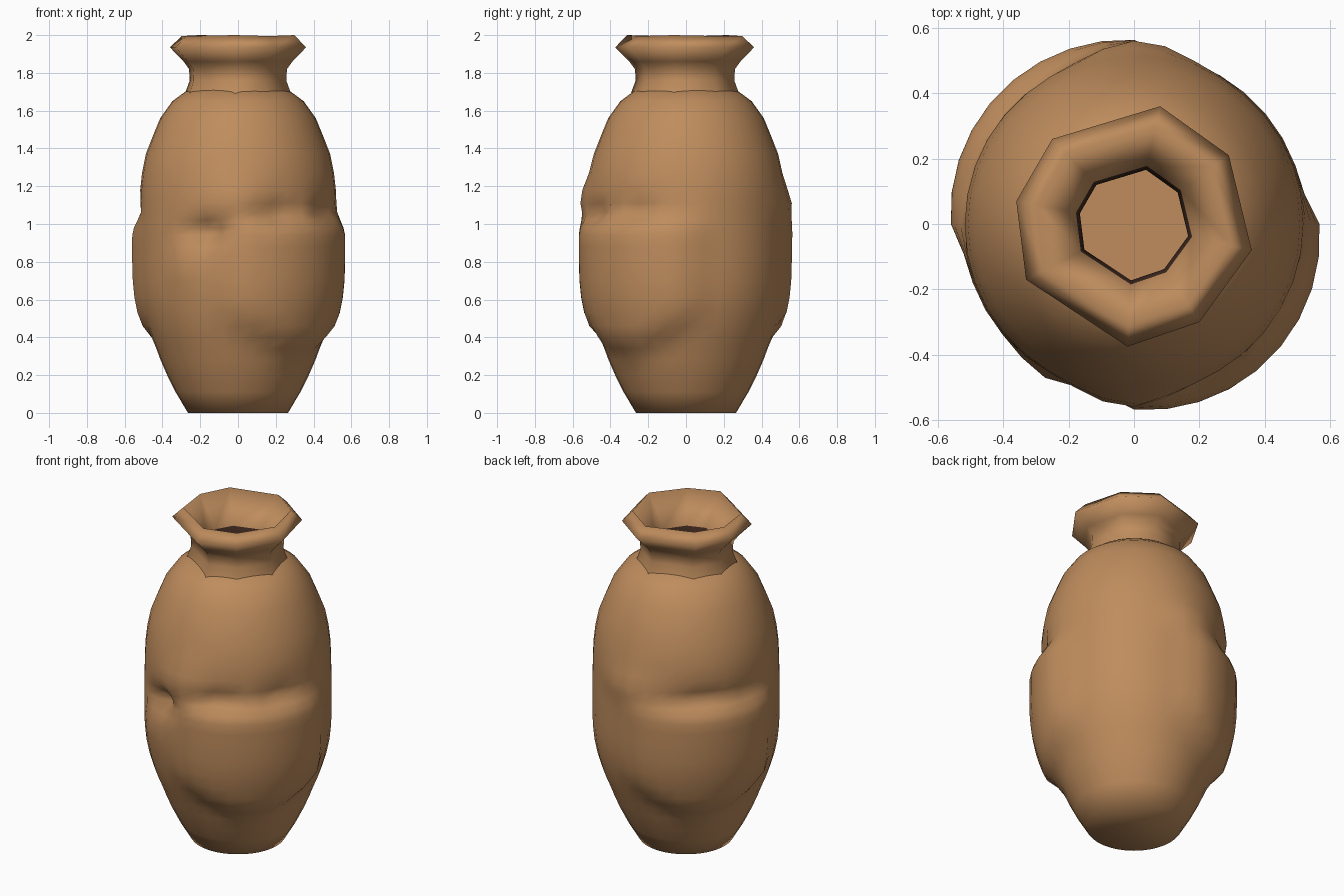
import bpy, bmesh, math

if "Cube" in bpy.data.objects:
    bpy.data.objects.remove(bpy.data.objects["Cube"])

clay = bpy.data.materials.new("brown clay")
clay.diffuse_color = (0.52, 0.265, 0.11, 1)
clay.use_nodes = True
clay.node_tree.nodes["Principled BSDF"].inputs["Base Color"].default_value = clay.diffuse_color
dark = bpy.data.materials.new("dark inside")
dark.diffuse_color = (0.05, 0.022, 0.014, 1)
dark.use_nodes = True
dark.node_tree.nodes["Principled BSDF"].inputs["Base Color"].default_value = dark.diffuse_color


def loft(name, rings, cap_first=False, cap_last=False, dark_from=None):
    """Skin a list of rings running counter-clockwise; bands from dark_from on are dark."""
    bm = bmesh.new()
    loops = [[bm.verts.new(p) for p in ring] for ring in rings]
    n = len(loops[0])
    for k, (a, b) in enumerate(zip(loops, loops[1:])):
        for i in range(n):
            j = (i + 1) % n
            f = bm.faces.new((a[i], a[j], b[j], b[i]))
            f.material_index = int(dark_from is not None and k >= dark_from)
    if cap_first:
        bm.faces.new(loops[0][::-1])
    if cap_last:
        bm.faces.new(loops[-1])
    for f in bm.faces:
        f.smooth = True
    me = bpy.data.meshes.new(name)
    bm.to_mesh(me)
    bm.free()
    ob = bpy.data.objects.new(name, me)
    bpy.context.collection.objects.link(ob)
    me.materials.append(clay)
    if dark_from is not None:
        me.materials.append(dark)
    return ob


# Worn lumps (+) and dents (-): angle in degrees, height, depth, angular and vertical width
MARKS = [(-110, 0.96, -0.09, 9, 0.06), (-66, 1.05, -0.06, 10, 0.05),
         (-30, 1.07, -0.05, 9, 0.05), (168, 1.06, -0.03, 12, 0.06),
         (-92, 1.13, 0.04, 16, 0.10), (-122, 0.76, 0.03, 9, 0.06),
         (88, 1.10, 0.04, 16, 0.10), (135, 1.06, -0.05, 16, 0.05)]
# Raised apron-shaped patches: centre angle, thickness
PATCHES = [(-45, 0.06), (135, 0.05)]


def wrap(a):
    return (a + 180) % 360 - 180


def step(lo, hi, x):
    return min(1, max(0, (x - lo) / (hi - lo)))


def body_radius(r, a, z):
    for ma, mz, d, wa, wz in MARKS:
        r += d * math.exp(-(wrap(a - ma) / wa) ** 2 - ((z - mz) / wz) ** 2)
    for pa, d in PATCHES:
        t = abs(wrap(a - pa)) / 52
        low = 0.30 + 0.20 * t * t
        fall = 1 - 0.4 * t * t
        r += d * max(0, fall) * step(1.08, 0.92, t) * step(low, low + 0.08, z) * step(1.07, 0.96, z)
    return r


# Body: lathed jar with the patches and marks added
SEG = 36
body = [(0.265, 0), (0.33, 0.11), (0.375, 0.2), (0.41, 0.28), (0.432, 0.34), (0.457, 0.4),
        (0.477, 0.46), (0.497, 0.53), (0.513, 0.61), (0.522, 0.7), (0.525, 0.8), (0.525, 0.88),
        (0.525, 0.94), (0.524, 0.98), (0.523, 1.02), (0.522, 1.06), (0.521, 1.11), (0.518, 1.18),
        (0.508, 1.27), (0.488, 1.37), (0.453, 1.46), (0.412, 1.56), (0.348, 1.65),
        (0.28, 1.70), (0.20, 1.72)]


def body_ring(r, z):
    pts = []
    for i in range(SEG):
        a = i * 360 / SEG
        q = body_radius(r, a, z)
        pts.append((q * math.cos(math.radians(a)), q * math.sin(math.radians(a)), z))
    return pts


loft("body", [body_ring(r, z) for r, z in body], cap_first=True)

# Neck and flared lip: uneven eight-sided, rolled over into a dark throat
LIP = [(0.36, -0.08), (0.29, 0.21), (0.08, 0.36), (-0.25, 0.26),
       (-0.36, 0.07), (-0.33, -0.17), (-0.02, -0.375), (0.20, -0.30)]
neck = [(0.80, 1.67), (0.71, 1.76), (0.72, 1.82), (0.80, 1.86), (1.0, 1.935), (0.83, 1.995),
        (0.49, 1.82), (0.46, 1.70), (0.48, 1.60)]
loft("neck_and_lip", [[(x * s, y * s, z + (0.005 if i % 3 == 0 and z > 1.98 else 0))
                       for i, (x, y) in enumerate(LIP)] for s, z in neck], dark_from=6)


def circle(r, z):
    return [(r * math.cos(i * math.tau / 16), r * math.sin(i * math.tau / 16), z)
            for i in range(16)]


# Lining: hollow dark inside, with a clay floor seen through the mouth
lining = [(0.22, 1.62), (0.36, 1.50), (0.42, 1.30), (0.42, 0.70), (0.36, 0.35), (0.24, 0.05)]
loft("lining", [circle(r, z) for r, z in lining], dark_from=0)
loft("inner_floor", [circle(0.24, 0.05), circle(0.18, 0.05)], cap_last=True)
